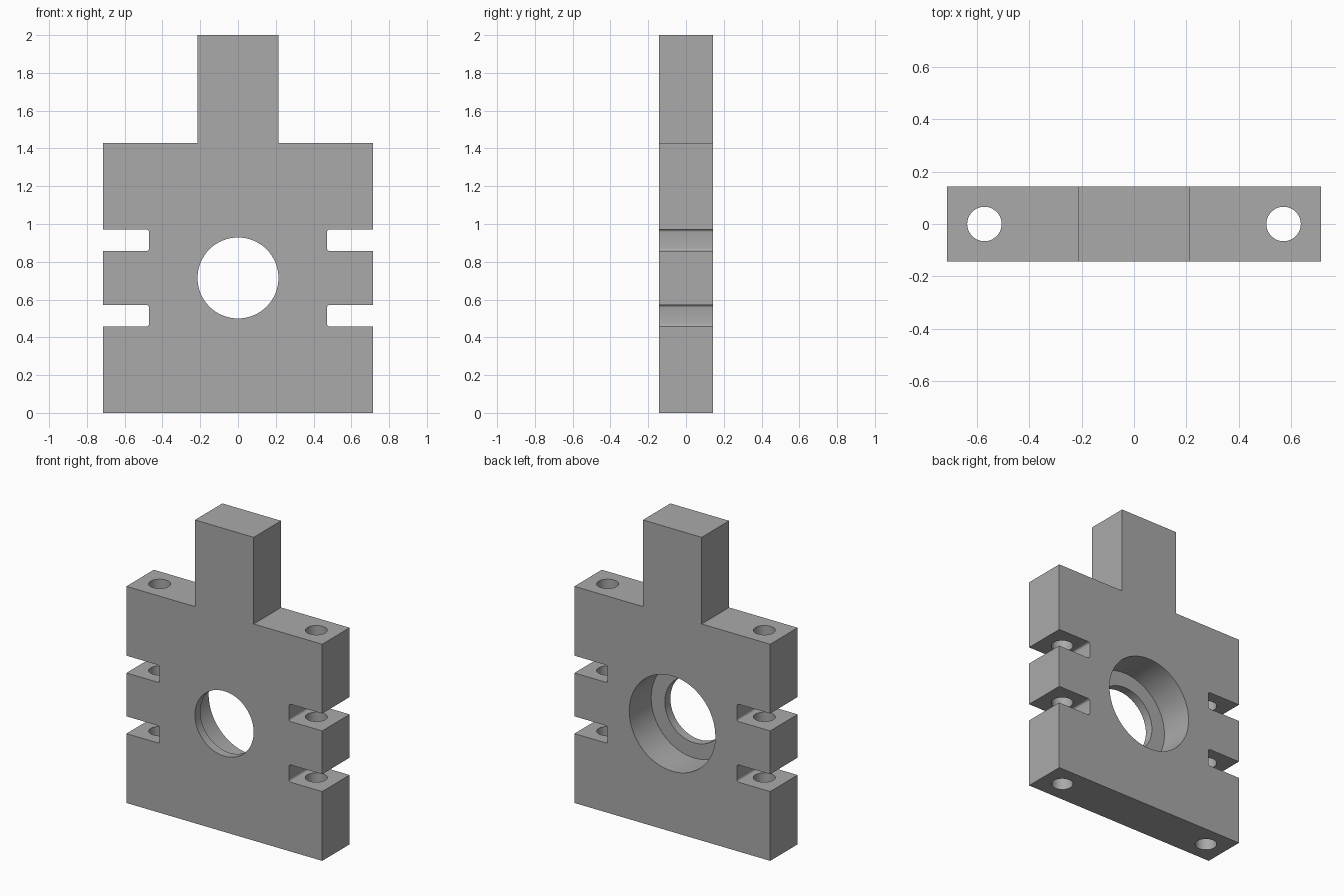
import bpy, bmesh
from math import sin, cos, pi
from mathutils import Matrix

default_cube = bpy.data.objects.get("Cube")
if default_cube:
    bpy.data.objects.remove(default_cube, do_unlink=True)

U = 2 / 140          # model is laid out on a 140 unit height
HALF_DEPTH = 10 * U

grey = bpy.data.materials.new("plain_grey")
grey.use_nodes = True
colour = (0.4, 0.4, 0.4, 1)
grey.diffuse_color = colour
grey.node_tree.nodes["Principled BSDF"].inputs["Base Color"].default_value = colour


def add_object(name, bm):
    bmesh.ops.recalc_face_normals(bm, faces=bm.faces)
    mesh = bpy.data.meshes.new(name)
    bm.to_mesh(mesh)
    bm.free()
    obj = bpy.data.objects.new(name, mesh)
    bpy.context.collection.objects.link(obj)
    obj.data.materials.append(grey)
    return obj


def slot(low, high, inner=33, radius=1, steps=4):
    """Side slot outline with rounded inner corners, from bottom to top."""
    pts = [(50, low)]
    for z, start in ((low + radius, 1.5), (high - radius, 1.0)):
        for i in range(steps + 1):
            a = pi * (start - 0.5 * i / steps)
            pts.append((inner + radius + radius * cos(a), z + radius * sin(a)))
    return pts + [(50, high)]


def cut_cylinder(target, name, radius, depth, location, axis="Z"):
    bm = bmesh.new()
    bmesh.ops.create_cone(bm, cap_ends=True, segments=64, radius1=radius * U,
                          radius2=radius * U, depth=depth * U)
    if axis == "Y":
        bmesh.ops.rotate(bm, verts=bm.verts, matrix=Matrix.Rotation(pi / 2, 3, "X"))
    bmesh.ops.translate(bm, verts=bm.verts, vec=[c * U for c in location])
    cutter = add_object(name, bm)
    cutter.hide_render = True
    mod = target.modifiers.new(name, "BOOLEAN")
    mod.operation = "DIFFERENCE"
    mod.solver = "EXACT"
    mod.object = cutter
    bpy.context.view_layer.objects.active = target
    bpy.ops.object.modifier_apply(modifier=name)
    bpy.data.objects.remove(cutter, do_unlink=True)


# Slotted plate with its upright tang, as one extruded outline
half = [(50, 0)] + slot(32, 40) + slot(60, 68) + [(50, 100), (15, 100), (15, 140)]
outline = half + [(-x, z) for x, z in reversed(half)]
bm = bmesh.new()
face = bm.faces.new([bm.verts.new((x * U, -HALF_DEPTH, z * U)) for x, z in outline])
extruded = bmesh.ops.extrude_face_region(bm, geom=[face])["geom"]
bmesh.ops.translate(bm, vec=(0, 2 * HALF_DEPTH, 0),
                    verts=[g for g in extruded if isinstance(g, bmesh.types.BMVert)])
plate = add_object("bearing_plate", bm)

# Central bore, with a wider counterbore from the back leaving a thin front lip
cut_cylinder(plate, "bore", 15, 30, (0, 0, 50), "Y")
cut_cylinder(plate, "counterbore", 22, 20, (0, 4, 50), "Y")

# Vertical bolt holes through both sides
for side in (-1, 1):
    cut_cylinder(plate, "bolt_hole", 4.6, 120, (side * 40, 0, 50))

bpy.ops.object.select_all(action="DESELECT")
plate.select_set(True)
bpy.context.view_layer.objects.active = plate
bpy.ops.object.shade_smooth_by_angle(angle=pi / 6)
